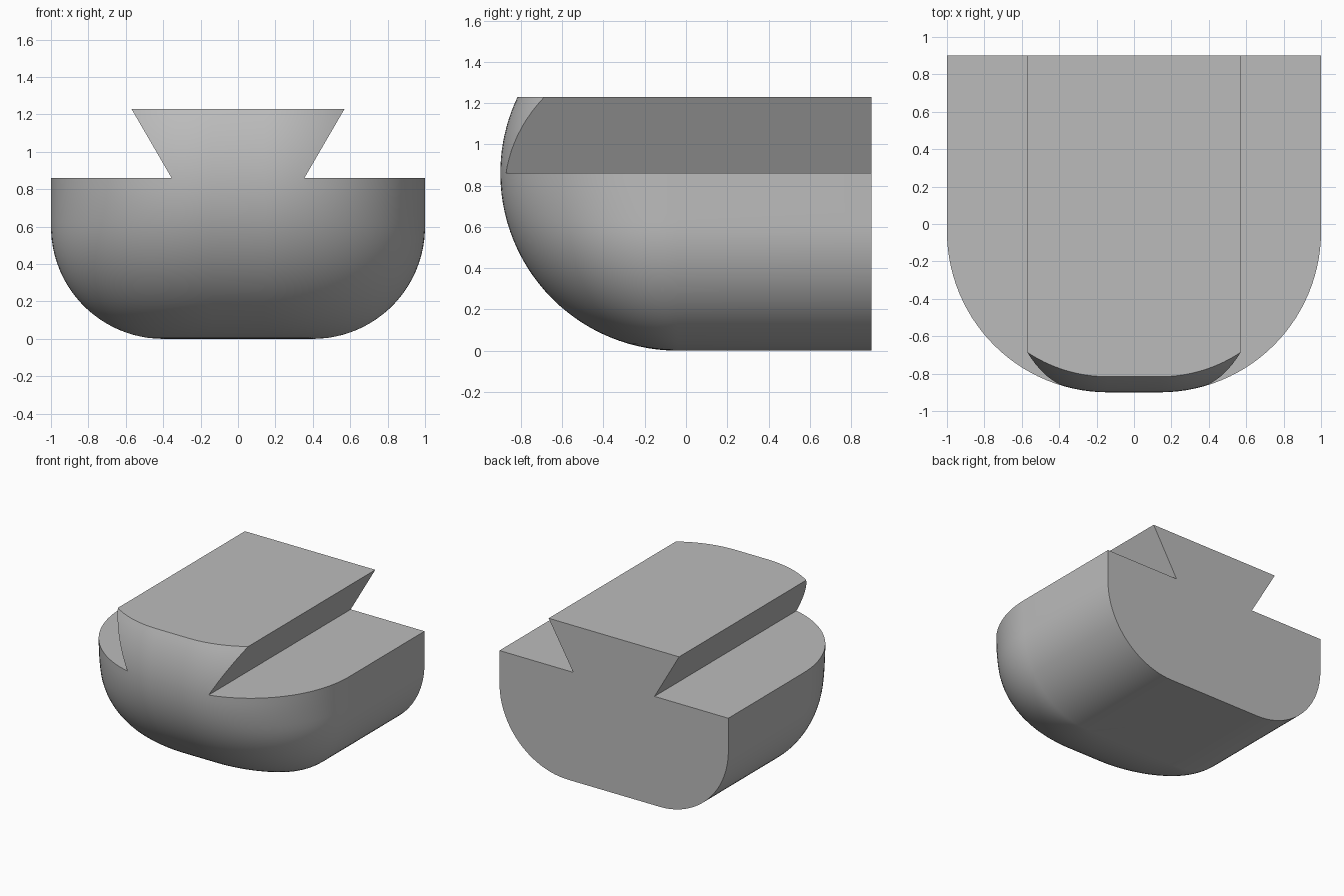
import bpy
import bmesh
from math import cos, sin, pi, sqrt

cube = bpy.data.objects.get("Cube")
if cube:
    bpy.data.objects.remove(cube, do_unlink=True)

HEIGHT, SHOULDER = 1.23, 0.86      # rail top, shoulder top
BACK, NOSE_Y, NOSE_X = 0.9, -0.04, 0.14
NOSE_R, SIDE_R = 0.86, 0.6         # nose rounding, lower side rounding
RAIL_TOP, RAIL_NECK = 0.57, 0.355  # half widths of the dovetail
STEPS = 28

grey = bpy.data.materials.new("plain grey")
grey.use_nodes = True
colour = (0.5, 0.5, 0.5, 1)
grey.diffuse_color = colour
grey.node_tree.nodes["Principled BSDF"].inputs["Base Color"].default_value = colour


def add_object(name, bm):
    bmesh.ops.recalc_face_normals(bm, faces=bm.faces)
    mesh = bpy.data.meshes.new(name)
    bm.to_mesh(mesh)
    bm.free()
    mesh.materials.append(grey)
    obj = bpy.data.objects.new(name, mesh)
    bpy.context.collection.objects.link(obj)
    return obj


def outline(z):
    """Horizontal section: square at the back, rounded at the nose."""
    depth = sqrt(max(0, NOSE_R ** 2 - (z - NOSE_R) ** 2))
    half = 1.0
    if z < SIDE_R:
        half = 1 - SIDE_R + sqrt(SIDE_R ** 2 - (SIDE_R - z) ** 2)
    elif z > SHOULDER:
        half = 1 - NOSE_R + depth
    right = [(half, BACK)]
    for i in range(STEPS + 1):
        a = pi / 2 * i / STEPS
        right.append((NOSE_X + (half - NOSE_X) * cos(a), NOSE_Y - depth * sin(a)))
    return right + [(-x, y) for x, y in reversed(right)]


# Rounded block, lofted from stacked sections up to the rail top
levels = [SHOULDER * (1 - cos(pi / 2 * i / STEPS)) for i in range(STEPS + 1)]
levels += [SHOULDER + (HEIGHT - SHOULDER) * i / 10 for i in range(1, 11)]
bm = bmesh.new()
rings = [[bm.verts.new((x, y, z)) for x, y in outline(z)] for z in levels]
count = len(rings[0])
for low, high in zip(rings, rings[1:]):
    for i in range(count - 1):
        bm.faces.new((low[i], low[i + 1], high[i + 1], high[i]))
bm.faces.new(rings[0])
bm.faces.new(rings[-1])
bm.faces.new([r[0] for r in rings] + [r[-1] for r in reversed(rings)])
block = add_object("dovetail_block", bm)

# Undercut both flanks of the rail
slope = (RAIL_TOP - RAIL_NECK) / (HEIGHT - SHOULDER)
over = HEIGHT + 0.1
profile = [(RAIL_NECK, SHOULDER), (1.2, SHOULDER), (1.2, over),
           (RAIL_NECK + slope * (over - SHOULDER), over)]
for side, name in ((1, "left_cutter"), (-1, "right_cutter")):
    bm = bmesh.new()
    face = bm.faces.new([bm.verts.new((side * x, -1.2, z)) for x, z in profile])
    ext = bmesh.ops.extrude_face_region(bm, geom=[face])
    moved = [v for v in ext["geom"] if isinstance(v, bmesh.types.BMVert)]
    bmesh.ops.translate(bm, verts=moved, vec=(0, 2.4, 0))
    cutter = add_object(name, bm)
    cutter.hide_render = True
    mod = block.modifiers.new(name, "BOOLEAN")
    mod.operation = "DIFFERENCE"
    mod.solver = "EXACT"
    mod.object = cutter
    bpy.context.view_layer.objects.active = block
    bpy.ops.object.modifier_apply(modifier=name)
    bpy.data.objects.remove(cutter, do_unlink=True)

# Smooth the curves, keep the cut edges crisp
bpy.ops.object.select_all(action="DESELECT")
block.select_set(True)
bpy.context.view_layer.objects.active = block
bpy.ops.object.shade_smooth_by_angle(angle=pi / 7)
